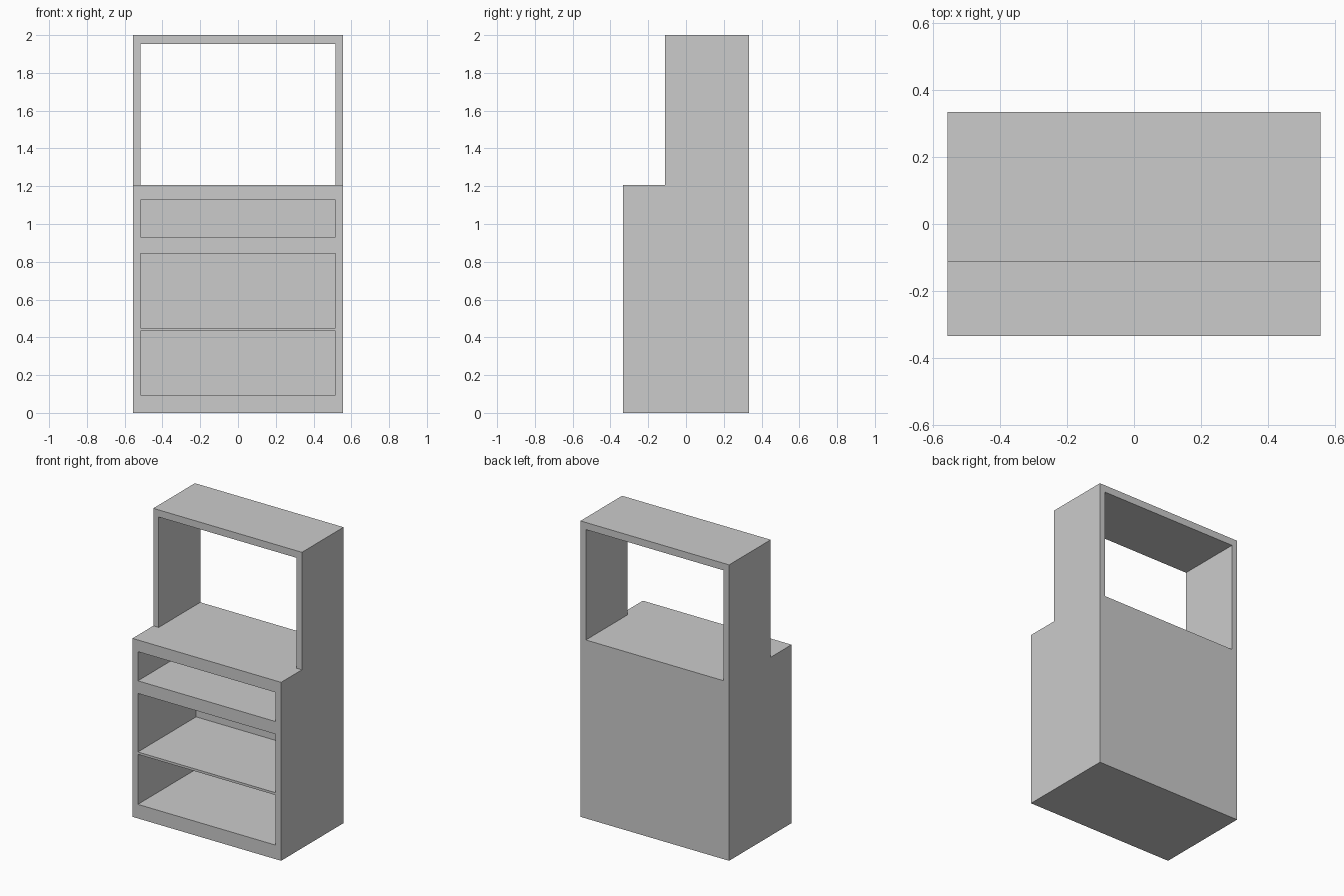
import bpy, bmesh

if "Cube" in bpy.data.objects:
    bpy.data.objects.remove(bpy.data.objects["Cube"])

W, D, H = 0.5556, 0.3333, 2.0      # half width, half depth, full height
INNER = 0.515                      # half width of every opening
COUNTER_Z, STEP_Y, BACK_Y = 1.206, -0.111, 0.288

grey = bpy.data.materials.new("plain grey")
grey.diffuse_color = (0.6, 0.6, 0.6, 1)
grey.use_nodes = True
grey.node_tree.nodes["Principled BSDF"].inputs["Base Color"].default_value = grey.diffuse_color


def extrude_x(name, profile, half):
    """Extrude a (y, z) profile along x, centred on x = 0."""
    bm = bmesh.new()
    face = bm.faces.new([bm.verts.new((-half, y, z)) for y, z in profile])
    ext = bmesh.ops.extrude_face_region(bm, geom=[face])
    moved = [v for v in ext["geom"] if isinstance(v, bmesh.types.BMVert)]
    bmesh.ops.translate(bm, verts=moved, vec=(2 * half, 0, 0))
    bmesh.ops.recalc_face_normals(bm, faces=bm.faces)
    mesh = bpy.data.meshes.new(name)
    bm.to_mesh(mesh)
    bm.free()
    mesh.materials.append(grey)
    obj = bpy.data.objects.new(name, mesh)
    bpy.context.collection.objects.link(obj)
    return obj


def box(name, y0, y1, z0, z1):
    return extrude_x(name, [(y0, z0), (y1, z0), (y1, z1), (y0, z1)], INNER)


# Stepped cabinet body
body = extrude_x("cabinet_body", [
    (-D, 0), (D, 0), (D, H), (STEP_Y, H), (STEP_Y, COUNTER_Z), (-D, COUNTER_Z)], W)

# Openings: through hutch, drawer bay, lower cupboard
cutters = [
    box("hutch_cutter", -0.5, 0.5, COUNTER_Z, 1.952),
    box("drawer_cutter", -0.5, BACK_Y, 0.93, 1.127),
    box("cupboard_cutter", -0.5, BACK_Y, 0.095, 0.845),
]
bpy.context.view_layer.objects.active = body
for cutter in cutters:
    cutter.hide_render = True
    mod = body.modifiers.new("opening", 'BOOLEAN')
    mod.operation, mod.solver, mod.object = 'DIFFERENCE', 'EXACT', cutter
    bpy.ops.object.modifier_apply(modifier=mod.name)
    bpy.data.objects.remove(cutter)

# Shelf in the lower cupboard
box("cupboard_shelf", -D, BACK_Y, 0.433, 0.449)
